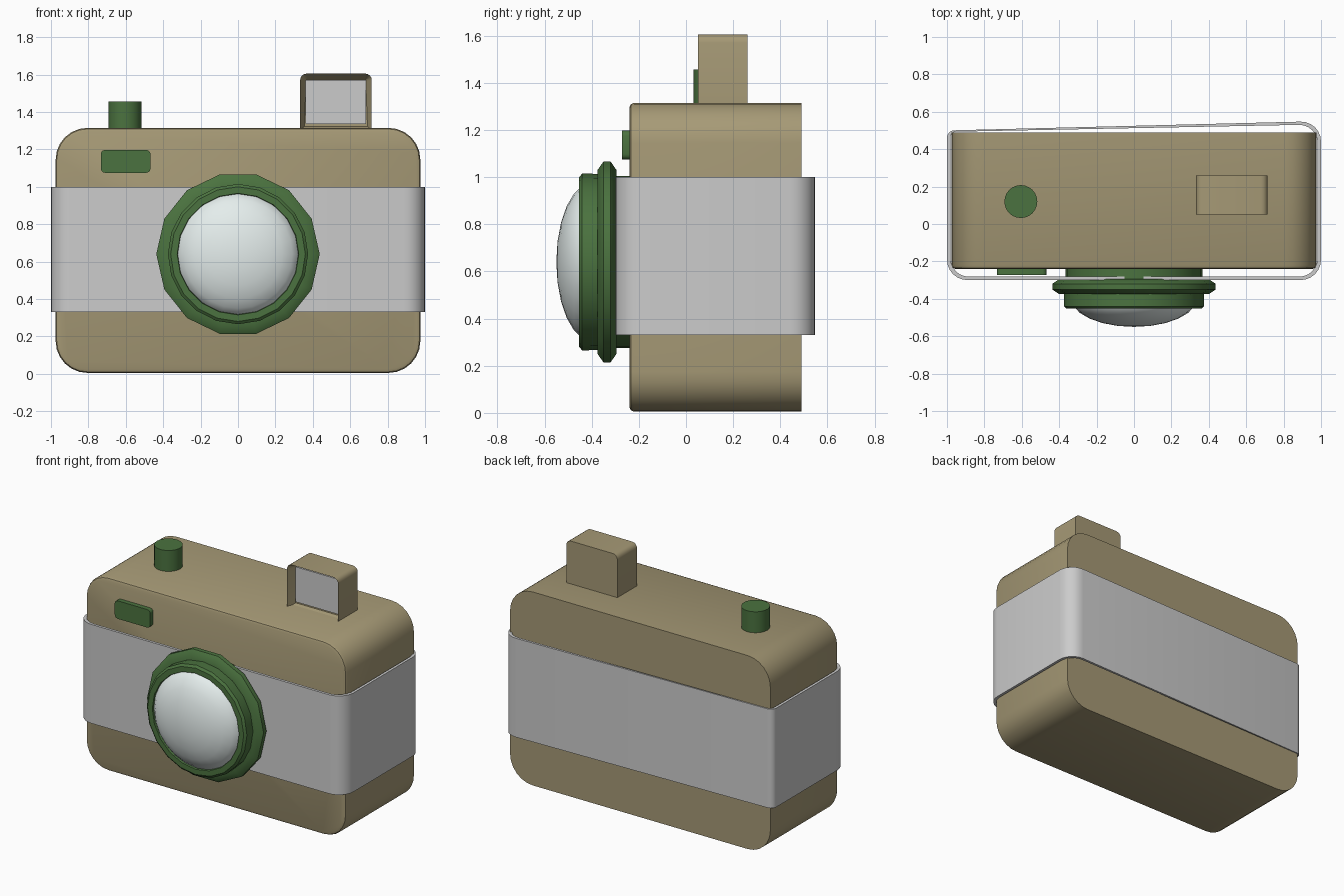
import bpy, bmesh, math
from mathutils import Vector

if "Cube" in bpy.data.objects:
    bpy.data.objects.remove(bpy.data.objects["Cube"])


def material(name, rgb):
    m = bpy.data.materials.new(name)
    m.diffuse_color = (*rgb, 1)
    m.use_nodes = True
    m.node_tree.nodes["Principled BSDF"].inputs["Base Color"].default_value = m.diffuse_color
    return m


TAN = material("tan", (0.38, 0.32, 0.18))
GREEN = material("green", (0.07, 0.17, 0.05))
GLASS = material("pale_glass", (0.78, 0.85, 0.84))


def finish(name, bm, mat=None, angle=35):
    bmesh.ops.recalc_face_normals(bm, faces=bm.faces)
    me = bpy.data.meshes.new(name)
    bm.to_mesh(me)
    bm.free()
    ob = bpy.data.objects.new(name, me)
    bpy.context.collection.objects.link(ob)
    if mat:
        me.materials.append(mat)
    bpy.ops.object.select_all(action='DESELECT')
    ob.select_set(True)
    bpy.context.view_layer.objects.active = ob
    bpy.ops.object.shade_smooth_by_angle(angle=math.radians(angle))
    return ob


def rounded(corners, radii, n=6):
    """Outline of a polygon with each corner rounded."""
    out = []
    for i, c in enumerate(corners):
        p, r = Vector(c), radii[i]
        a = (Vector(corners[i - 1]) - p).normalized() * r
        b = (Vector(corners[(i + 1) % len(corners)]) - p).normalized() * r
        if r == 0:
            out.append(p)
            continue
        for k in range(n + 1):
            t = math.pi / 2 * k / n
            out.append(p + a * (1 - math.sin(t)) + b * (1 - math.cos(t)))
    return out


def rect(x0, x1, z0, z1):
    return [(x0, z0), (x1, z0), (x1, z1), (x0, z1)]


def prism(outline, y0, y1):
    """Extrude an xz outline along y; returns the bmesh and its front face."""
    bm = bmesh.new()
    f = [bm.verts.new((p.x, y0, p.y)) for p in outline]
    b = [bm.verts.new((p.x, y1, p.y)) for p in outline]
    front = bm.faces.new(f)
    bm.faces.new(b[::-1])
    for i in range(len(f)):
        bm.faces.new((f[i - 1], f[i], b[i], b[i - 1]))
    bmesh.ops.recalc_face_normals(bm, faces=bm.faces)
    return bm, front


def lathe(name, profile, n, mat, z=0.64, closed=False, angle=35):
    """Spin (radius, y) points around the lens axis."""
    bm = bmesh.new()
    rings = []
    for r, y in profile:
        if r == 0:
            rings.append([bm.verts.new((0, y, z))] * n)
        else:
            rings.append([bm.verts.new((r * math.cos(2 * math.pi * i / n), y,
                                        z + r * math.sin(2 * math.pi * i / n)))
                          for i in range(n)])
    for a, b in zip(rings, rings[1:] + (rings[:1] if closed else [])):
        for i in range(n):
            q = dict.fromkeys((a[i - 1], a[i], b[i], b[i - 1]))
            bm.faces.new(list(q))
    return finish(name, bm, mat, angle)


# Body: rounded slab with a softened front rim
bm, front = prism(rounded(rect(-0.975, 0.975, 0.005, 1.315), [0.17] * 4), -0.24, 0.49)
bmesh.ops.bevel(bm, geom=list(front.edges), offset=0.02, segments=2, affect='EDGES', profile=0.5)
finish("body", bm, TAN)

# Wrap band: thin open sleeve whose back leans out to the right
outer = rounded([(-1, -0.3), (1, -0.3), (1, 0.55), (-1, 0.5)], [0.11, 0.11, 0.11, 0.04])
inner = rounded([(-0.982, -0.282), (0.982, -0.282), (0.982, 0.532), (-0.982, 0.493)],
                [0.1, 0.1, 0.1, 0.03])
bm = bmesh.new()
loops = [[bm.verts.new((p.x, p.y, z)) for p in o]
         for o, z in ((outer, 0.33), (outer, 1.0), (inner, 1.0), (inner, 0.33))]
for k in range(4):
    a, b = loops[k], loops[(k + 1) % 4]
    for i in range(len(a)):
        bm.faces.new((a[i - 1], a[i], b[i], b[i - 1]))
finish("wrap_band", bm)

# Lens: base collar, wide flange, front ring and glass dome
lathe("lens_collar", [(0, -0.23), (0.365, -0.23), (0.365, -0.31), (0, -0.31)], 32, GREEN)
lathe("lens_flange", [(0.34, -0.30), (0.40, -0.295), (0.437, -0.32), (0.437, -0.35),
                      (0.40, -0.375), (0.34, -0.37)], 14, GREEN, closed=True, angle=40)
lathe("lens_ring", [(0.32, -0.30), (0.372, -0.30), (0.375, -0.44), (0.36, -0.453),
                    (0.325, -0.453), (0.318, -0.42)], 20, GREEN, closed=True)
dome = [(0.335 * math.cos(t), -0.40 - 0.15 * math.sin(t))
        for t in (math.pi / 2 * k / 6 for k in range(6))]
lathe("lens_glass", dome + [(0, -0.55)], 24, GLASS)

# Viewfinder: hollow-fronted box with a grey window inside
bm, front = prism(rounded(rect(0.332, 0.715, 1.30, 1.605), [0, 0, 0.035, 0.035], 4), 0.05, 0.26)
bmesh.ops.inset_region(bm, faces=[front], thickness=0.032)
bmesh.ops.translate(bm, verts=front.verts, vec=(0, 0.06, 0))
finish("viewfinder_box", bm, TAN)
bm, _ = prism(rounded(rect(0.362, 0.685, 1.335, 1.572), [0.005] * 4, 2), 0.10, 0.12)
finish("viewfinder_window", bm)

# Shutter button
bm = bmesh.new()
bmesh.ops.create_cone(bm, cap_ends=True, segments=24, radius1=0.088, radius2=0.088, depth=0.15)
bmesh.ops.translate(bm, verts=bm.verts, vec=(-0.605, 0.12, 1.382))
finish("shutter_button", bm, GREEN)

# Small front flash panel
bm, _ = prism(rounded(rect(-0.733, -0.468, 1.075, 1.197), [0.022] * 4, 3), -0.272, -0.23)
finish("flash_panel", bm, GREEN)
